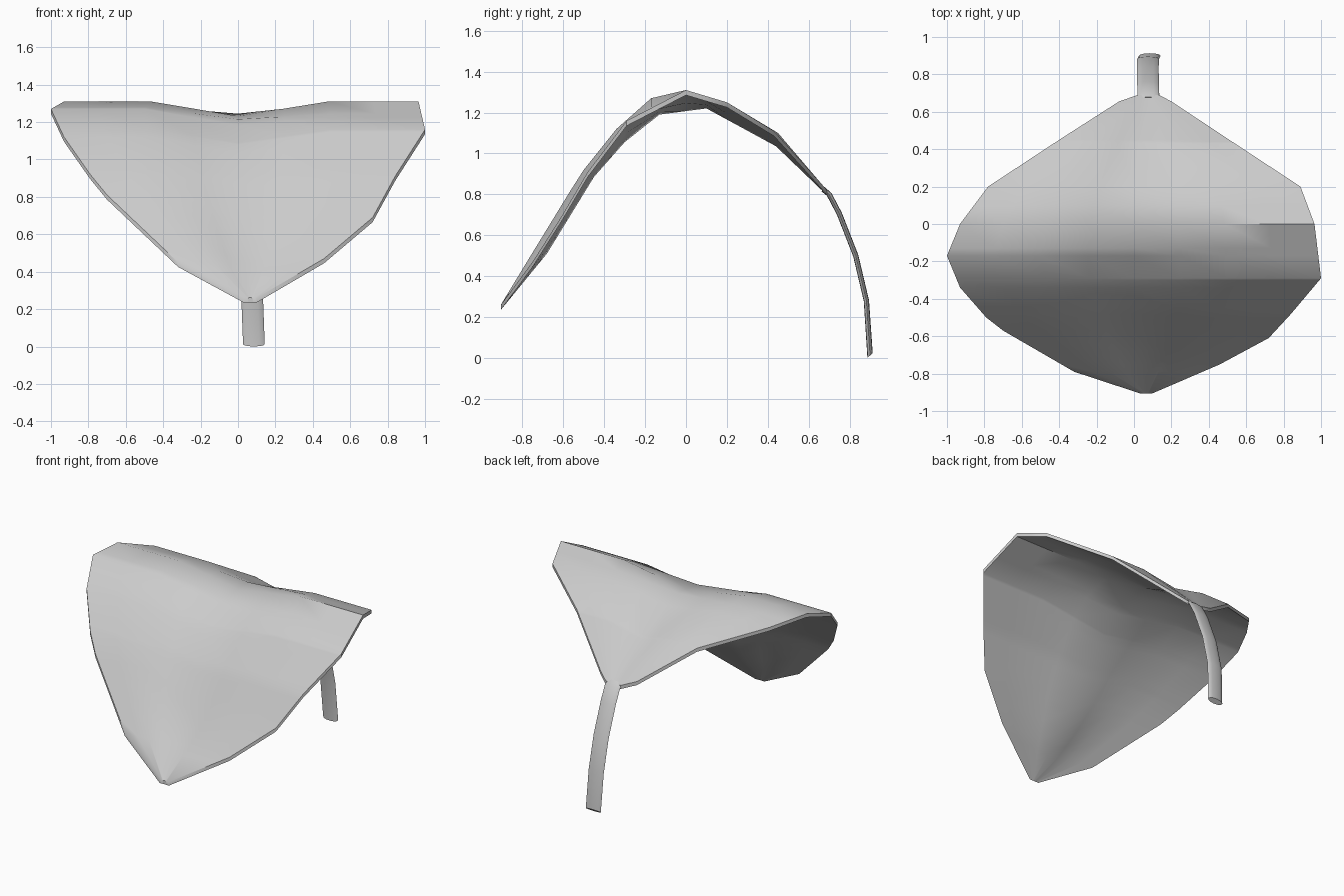
import bpy, bmesh, math
from mathutils import Vector

cube = bpy.data.objects.get("Cube")
if cube:
    bpy.data.objects.remove(cube, do_unlink=True)

grey = bpy.data.materials.new("pale grey")
grey.use_nodes = True
grey.diffuse_color = (0.6, 0.6, 0.6, 1)
grey.node_tree.nodes["Principled BSDF"].inputs["Base Color"].default_value = (0.6, 0.6, 0.6, 1)


def finish(bm, name, angle):
    bmesh.ops.recalc_face_normals(bm, faces=bm.faces)
    mesh = bpy.data.meshes.new(name)
    bm.to_mesh(mesh)
    bm.free()
    mesh.materials.append(grey)
    obj = bpy.data.objects.new(name, mesh)
    bpy.context.collection.objects.link(obj)
    bpy.ops.object.select_all(action='DESELECT')
    obj.select_set(True)
    bpy.context.view_layer.objects.active = obj
    bpy.ops.object.shade_smooth_by_angle(angle=math.radians(angle))


def sample(curve, y):
    """Point on a polyline whose y falls from first to last."""
    for a, b in zip(curve, curve[1:]):
        if a[1] >= y >= b[1]:
            return Vector(a).lerp(Vector(b), (a[1] - y) / (a[1] - b[1]))
    return Vector(curve[-1])


# Leaf blade: two margins and a sunken midrib, each running stem to tip
left_margin = [(.02, .69, .82), (-.08, .655, .86), (-.4, .45, 1.1), (-.78, .2, 1.25),
               (-.93, 0, 1.31), (-1, -.17, 1.27), (-.93, -.34, 1.12), (-.79, -.5, .92),
               (-.7, -.57, .81), (-.32, -.79, .45), (.03, -.905, .26)]
right_margin = [(.135, .69, .82), (.2, .655, .86), (.54, .43, 1.11), (.89, .2, 1.25),
                (.965, 0, 1.31), (1, -.29, 1.16), (.84, -.48, .91), (.72, -.61, .69),
                (.46, -.75, .47), (.1, -.905, .26)]
midrib = [(.075, .69, .82), (.03, .44, 1.06), (0, .1, 1.245), (0, -.13, 1.215),
          (0, -.3, 1.08), (.02, -.45, .91), (.04, -.68, .535), (.065, -.91, .255)]
rows = sorted({p[1] for c in (left_margin, right_margin) for p in c}
              | {p[1] for p in midrib[1:-1]}, reverse=True)

bm = bmesh.new()
grid = []
for y in rows:
    mid = sample(midrib, y)
    row = []
    for t in (-1, -.75, -.5, -.25, 0, .25, .5, .75, 1):
        edge = sample(left_margin if t < 0 else right_margin, y)
        x = mid.x + (edge.x - mid.x) * abs(t)
        z = mid.z + (edge.z - mid.z) * min(1, 2 * abs(t))
        row.append(bm.verts.new((x, y, z)))
    grid.append(row)
for a, b in zip(grid, grid[1:]):
    for i in range(len(a) - 1):
        bm.faces.new((a[i], b[i], b[i + 1], a[i + 1]))
# Thickness: drop a second skin below the first
top = list(bm.faces)
lower = bmesh.ops.extrude_face_region(bm, geom=top, use_keep_orig=True)["geom"]
bmesh.ops.translate(bm, vec=(0, 0, -.025),
                    verts=[g for g in lower if isinstance(g, bmesh.types.BMVert)])
finish(bm, "leaf_blade", 38)

# Stem: flattened tube curving down to the ground
path = [Vector(p) for p in ((.077, .67, .825), (.077, .7, .8), (.075, .75, .705), (.074, .83, .5),
                            (.075, .882, .28), (.085, .9, .012))]
sides = 12
bm = bmesh.new()
rings = []
for i, p in enumerate(path):
    along = (path[min(i + 1, len(path) - 1)] - path[max(i - 1, 0)]).normalized()
    across = Vector((1, 0, 0))
    out = along.cross(across).normalized()
    rings.append([bm.verts.new(p + across * .058 * math.cos(a) + out * .013 * math.sin(a))
                  for a in (math.tau * k / sides for k in range(sides))])
for v in rings[-1]:
    v.co.z = .012 + (v.co.y - path[-1].y) * .9
for a, b in zip(rings, rings[1:]):
    for k in range(sides):
        n = (k + 1) % sides
        bm.faces.new((a[k], a[n], b[n], b[k]))
bm.faces.new(rings[0])
bm.faces.new(rings[-1])
finish(bm, "stem", 50)
